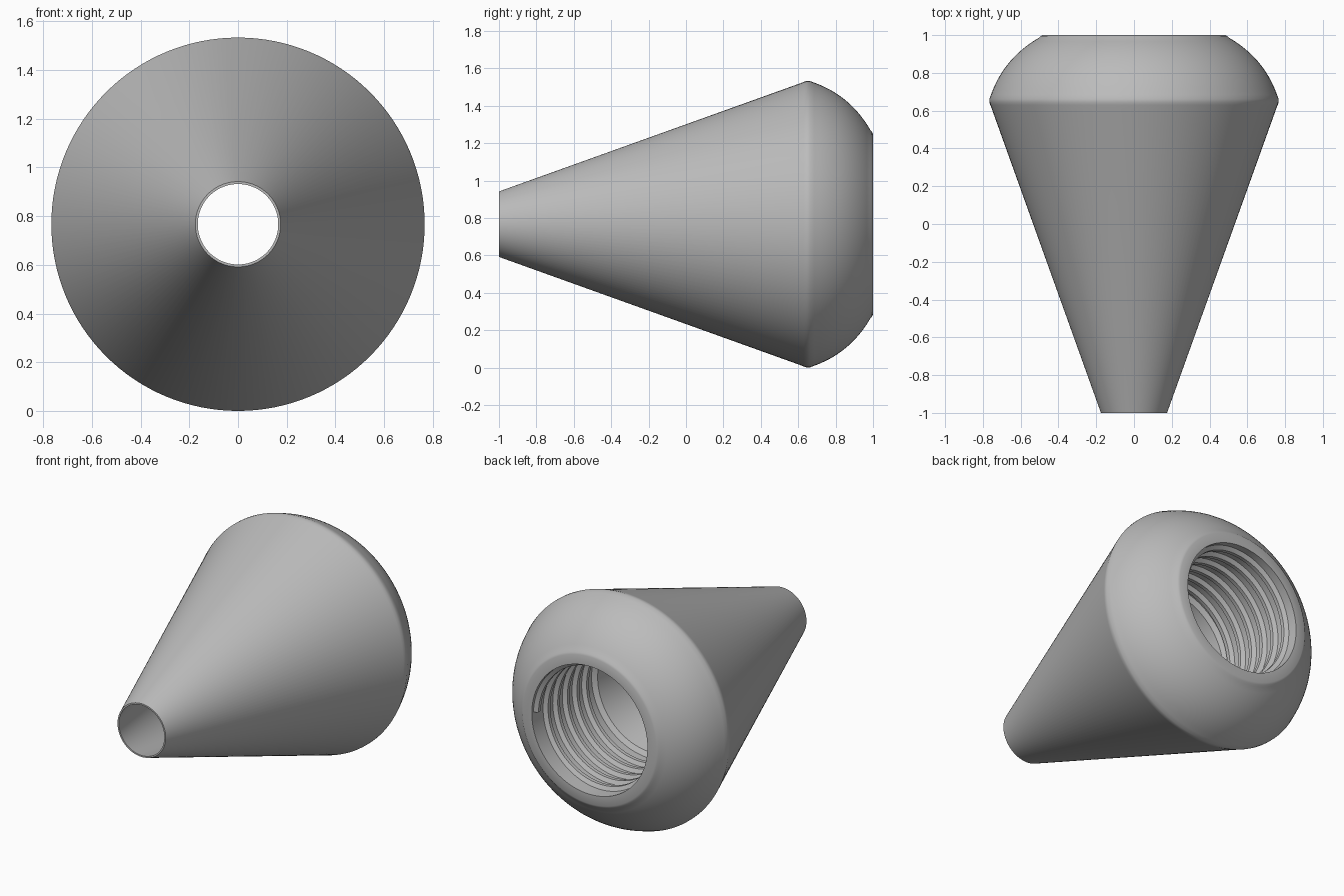
import bpy, bmesh, math

cube = bpy.data.objects.get("Cube")
if cube:
    bpy.data.objects.remove(cube, do_unlink=True)

AXIS_Z = 0.767
BORE = 0.42

# One plain grey for the whole part
grey = bpy.data.materials.new("plain_grey")
grey.use_nodes = True
colour = (0.5, 0.5, 0.5, 1)
grey.diffuse_color = colour
grey.node_tree.nodes["Principled BSDF"].inputs["Base Color"].default_value = colour


def finish(bm, name, angle):
    bmesh.ops.recalc_face_normals(bm, faces=bm.faces)
    mesh = bpy.data.meshes.new(name)
    bm.to_mesh(mesh)
    bm.free()
    mesh.materials.append(grey)
    obj = bpy.data.objects.new(name, mesh)
    bpy.context.collection.objects.link(obj)
    bpy.ops.object.select_all(action='DESELECT')
    obj.select_set(True)
    bpy.context.view_layer.objects.active = obj
    bpy.ops.object.shade_smooth_by_angle(angle=math.radians(angle))
    return obj


def ring_point(r, y, a):
    return (r * math.cos(a), y, AXIS_Z + r * math.sin(a))


def lathe(name, profile, steps=128, angle=35):
    """Closed profile of (radius, y) turned about the long axis."""
    bm = bmesh.new()
    rings = [[bm.verts.new(ring_point(r, y, math.tau * i / steps)) for r, y in profile]
             for i in range(steps)]
    n = len(profile)
    for i in range(steps):
        a, b = rings[i], rings[(i + 1) % steps]
        for j in range(n):
            k = (j + 1) % n
            bm.faces.new((a[j], a[k], b[k], b[j]))
    return finish(bm, name, angle)


def helix_ridge(name, start, end, pitch, base, crest, foot, top, per_turn=96):
    """Trapezoid ridge wound around the inside of the bore."""
    bm = bmesh.new()
    count = int((start - end) / pitch * per_turn)
    section = [(base, -foot), (crest, -top), (crest, top), (base, foot)]
    rows = []
    for i in range(count + 1):
        a = math.tau * i / per_turn
        y = start - pitch * i / per_turn
        rows.append([bm.verts.new(ring_point(r, y + dy, a)) for r, dy in section])
    for p, q in zip(rows, rows[1:]):
        for j in range(4):
            k = (j + 1) % 4
            bm.faces.new((p[j], p[k], q[k], q[j]))
    bm.faces.new(rows[0])
    bm.faces.new(rows[-1])
    return finish(bm, name, 30)


# Rounded rear shoulder, sampled as a bulging arc between rim and mouth
shoulder = []
for i in range(13):
    t = i / 12
    bulge = 0.036 * 4 * t * (1 - t)
    shoulder.append((0.757 - 0.252 * t + bulge * 0.79, 0.685 + 0.3 * t + bulge * 0.61))

# Hollow cone shell: outside, mouth, threaded bore, then tapering cavity
outside = [(0.175, -1), (0.753, 0.61), (0.761, 0.63), (0.766, 0.645), (0.766, 0.662)]
mouth = [(0.495, 0.994), (0.482, 1.0), (BORE, 1.0)]
inside = [(BORE, 0.38), (0.39, 0.36), (0.165, -1)]
lathe("cone_shell", outside + shoulder + mouth + inside)

# Screw thread inside the rear opening
helix_ridge("bore_thread", 0.955, 0.4, 0.1, BORE + 0.004, BORE - 0.025, 0.03, 0.012)
